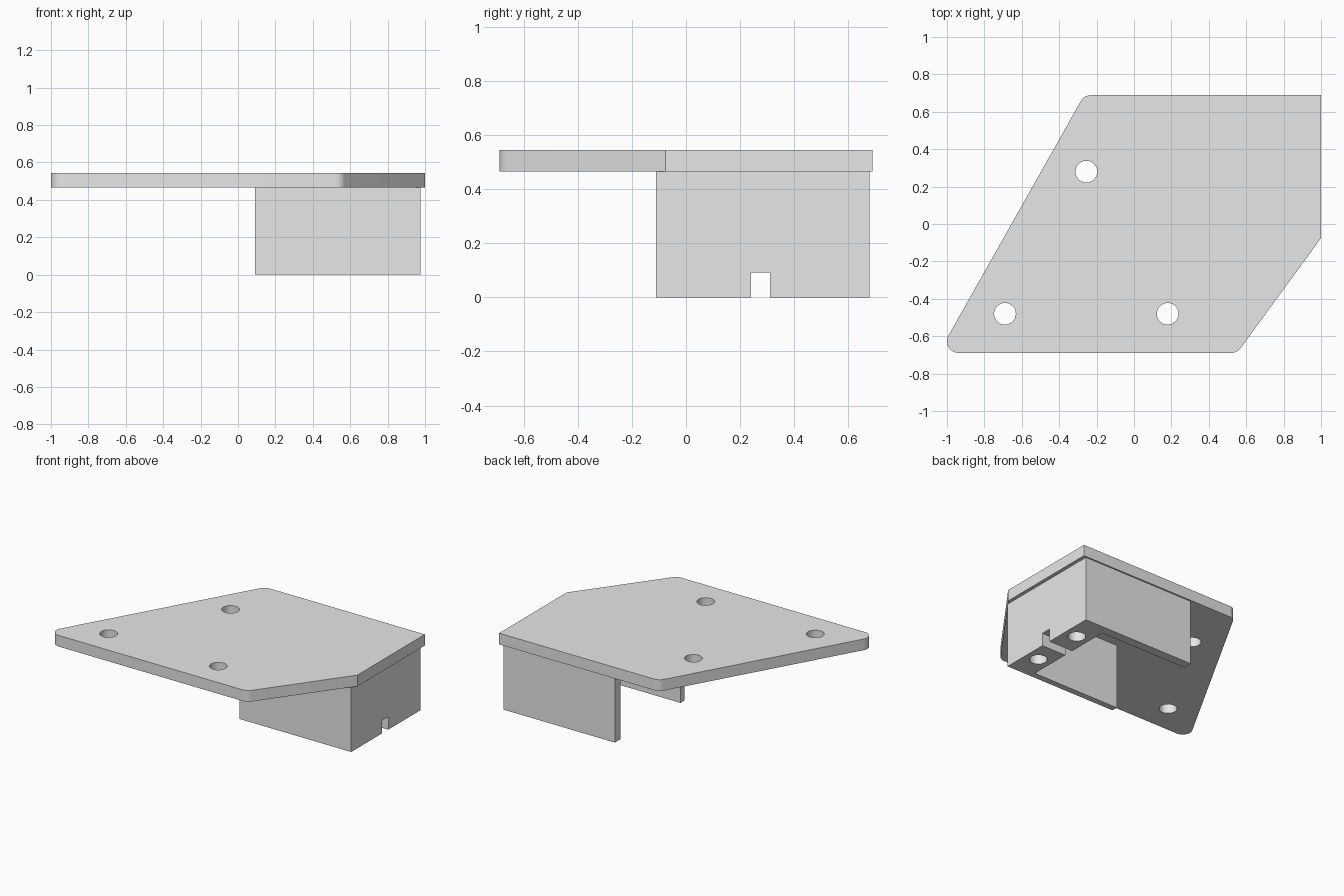
import bpy
import bmesh
from math import radians, cos, sin

old = bpy.data.objects.get("Cube")
if old:
    bpy.data.objects.remove(old, do_unlink=True)

grey = bpy.data.materials.new("light grey")
grey.use_nodes = True
grey.diffuse_color = (0.8, 0.8, 0.8, 1)
grey.node_tree.nodes["Principled BSDF"].inputs["Base Color"].default_value = (0.8, 0.8, 0.8, 1)

PLATE_BOTTOM, PLATE_TOP = 0.465, 0.545
HOLE_RADIUS = 0.058


def arc(cx, cy, r, start, end, steps):
    """Points on a circular arc, angles in degrees."""
    angles = [radians(start + (end - start) * i / steps) for i in range(steps + 1)]
    return [(cx + r * cos(a), cy + r * sin(a)) for a in angles]


def prism(name, outline, z0, z1):
    """Extrude a counter-clockwise outline from z0 to z1."""
    bm = bmesh.new()
    face = bm.faces.new([bm.verts.new((x, y, z0)) for x, y in outline])
    top = bmesh.ops.extrude_face_region(bm, geom=[face])["geom"]
    bmesh.ops.translate(bm, vec=(0, 0, z1 - z0),
                        verts=[v for v in top if isinstance(v, bmesh.types.BMVert)])
    bmesh.ops.recalc_face_normals(bm, faces=bm.faces)
    mesh = bpy.data.meshes.new(name)
    bm.to_mesh(mesh)
    bm.free()
    mesh.materials.append(grey)
    obj = bpy.data.objects.new(name, mesh)
    bpy.context.collection.objects.link(obj)
    return obj


def activate(obj):
    bpy.ops.object.select_all(action='DESELECT')
    obj.select_set(True)
    bpy.context.view_layer.objects.active = obj


def cut(obj, cutter):
    """Subtract the cutter and discard it."""
    mod = obj.modifiers.new("cut", 'BOOLEAN')
    mod.operation, mod.solver, mod.object = 'DIFFERENCE', 'EXACT', cutter
    activate(obj)
    bpy.ops.object.modifier_apply(modifier=mod.name)
    bpy.data.objects.remove(cutter, do_unlink=True)


def drill(obj, x, y, z0, z1):
    cut(obj, prism("drill", arc(x, y, HOLE_RADIUS, 0, 352.5, 47), z0, z1))


# Top plate: slanted sides, three rounded corners
corner = 0.062
outline = [(1, -0.075), (1, 0.689)]
outline += arc(-0.23, 0.627, corner, 90, 150, 8)
outline += arc(-0.938, -0.627, corner, 150, 270, 16)
outline += arc(0.52, -0.627, corner, 270, 323.6, 8)
plate = prism("top_plate", outline, PLATE_BOTTOM, PLATE_TOP)
for x, y in [(-0.255, 0.28), (-0.69, -0.48), (0.18, -0.48)]:
    drill(plate, x, y, PLATE_BOTTOM - 0.1, PLATE_TOP + 0.1)

# Three-sided bracket below: thin front and back walls, thick side wall
left, right, front, back = 0.09, 0.975, -0.11, 0.678
inner_x, inner_front, inner_back = 0.782, -0.066, 0.613
bracket = prism("bracket_walls", [
    (left, front), (right, front), (right, back), (left, back),
    (left, inner_back), (inner_x, inner_back),
    (inner_x, inner_front), (left, inner_front)], 0, PLATE_BOTTOM)

# Cable notch through the foot of the thick wall
cut(bracket, prism("notch", [(0.7, 0.24), (1.1, 0.24), (1.1, 0.31), (0.7, 0.31)], -0.1, 0.092))

# Screw holes rising from the foot of the thick wall
for y in (0.085, 0.472):
    drill(bracket, 0.88, y, -0.1, PLATE_BOTTOM + 0.1)

for obj in (plate, bracket):
    activate(obj)
    bpy.ops.object.shade_smooth_by_angle(angle=radians(30))
